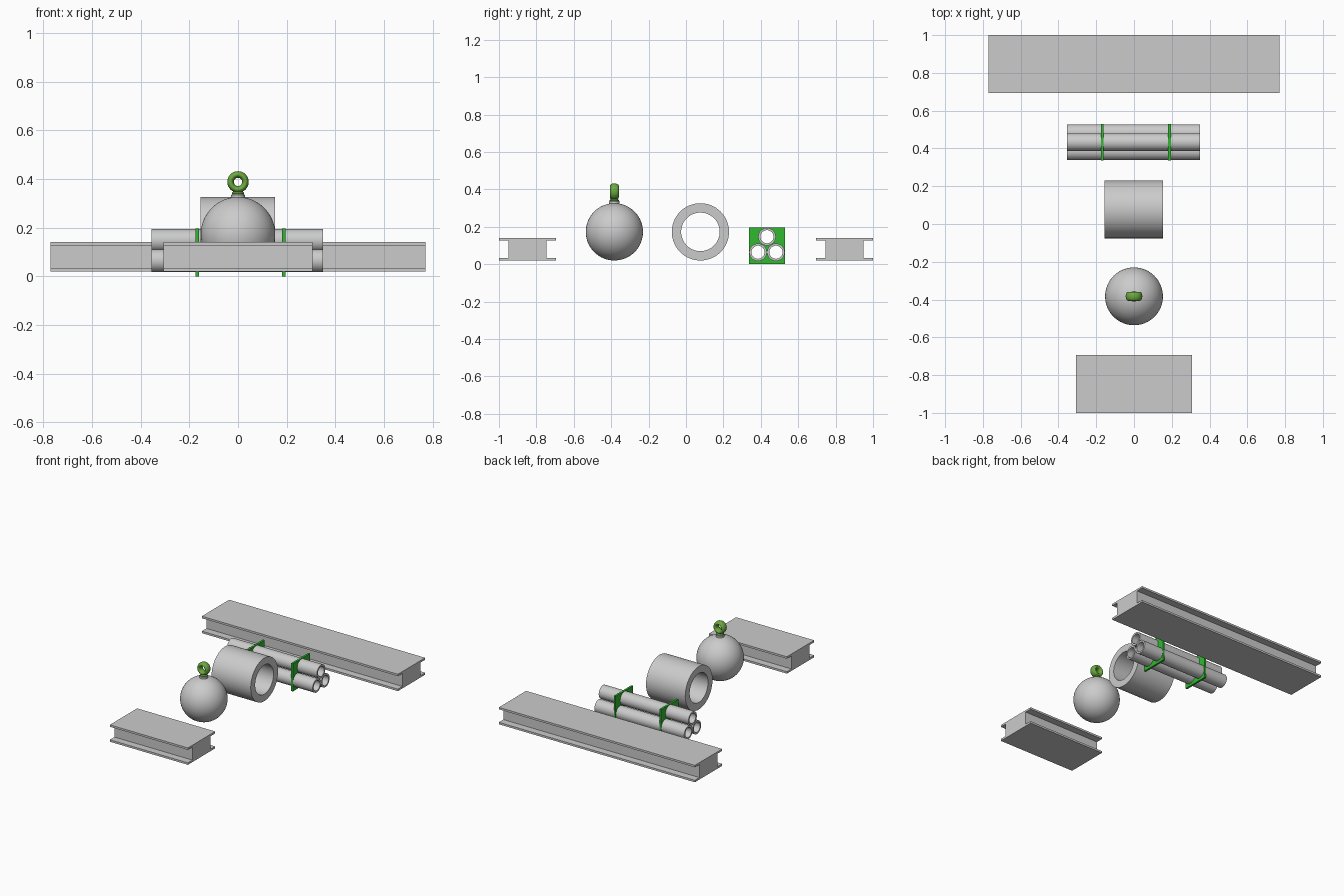
import bpy, bmesh, math
from mathutils import Matrix

if "Cube" in bpy.data.objects:
    bpy.data.objects.remove(bpy.data.objects["Cube"])


def material(name, rgb):
    m = bpy.data.materials.new(name)
    m.diffuse_color = (*rgb, 1)
    m.use_nodes = True
    m.node_tree.nodes["Principled BSDF"].inputs["Base Color"].default_value = m.diffuse_color
    return m


GREEN = material("bright_green", (0.03, 0.48, 0.03))
OLIVE = material("olive_green", (0.15, 0.40, 0.05))
ALONG_X = Matrix.Rotation(math.pi / 2, 4, 'Y')


def finish(name, bm, loc, mat=None, smooth=True):
    bmesh.ops.recalc_face_normals(bm, faces=bm.faces)
    me = bpy.data.meshes.new(name)
    bm.to_mesh(me)
    bm.free()
    ob = bpy.data.objects.new(name, me)
    ob.location = loc
    bpy.context.collection.objects.link(ob)
    if mat:
        me.materials.append(mat)
    bpy.ops.object.select_all(action='DESELECT')
    ob.select_set(True)
    bpy.context.view_layer.objects.active = ob
    if smooth:
        bpy.ops.object.shade_smooth_by_angle(angle=math.radians(35))
    return ob


def lathe(name, profile, loc, mat=None, closed=False, turn=Matrix(), steps=64):
    """Spin an (r, z) profile round z, then turn it."""
    bm = bmesh.new()
    vs = [bm.verts.new((r, 0, z)) for r, z in profile]
    es = [bm.edges.new(p) for p in zip(vs, vs[1:])]
    if closed:
        es.append(bm.edges.new((vs[-1], vs[0])))
    bmesh.ops.spin(bm, geom=vs + es, axis=(0, 0, 1), cent=(0, 0, 0),
                   angle=math.tau, steps=steps)
    bmesh.ops.remove_doubles(bm, verts=bm.verts, dist=1e-5)
    bm.transform(turn)
    return finish(name, bm, loc, mat)


def pipe(name, outer, inner, length, loc):
    h = length / 2
    return lathe(name, [(inner, -h), (outer, -h), (outer, h), (inner, h)], loc,
                 closed=True, turn=ALONG_X)


def beam(name, length, y):
    """I-section with a thick web, extruded along x."""
    w, n, h, t = 0.153, 0.102, 0.06, 0.014
    half = [(w, -h), (w, -h + t), (n, -h + t), (n, h - t), (w, h - t), (w, h)]
    outline = half + [(-a, -b) for a, b in half]
    bm = bmesh.new()
    face = bm.faces.new([bm.verts.new((-length / 2, a, b)) for a, b in outline])
    ext = bmesh.ops.extrude_face_region(bm, geom=[face])["geom"]
    bmesh.ops.translate(bm, vec=(length, 0, 0),
                        verts=[v for v in ext if isinstance(v, bmesh.types.BMVert)])
    # the extrusion start cap is kept by the region extrude of a lone face
    bmesh.ops.holes_fill(bm, edges=bm.edges)
    return finish(name, bm, (0, y, 0.08), smooth=False)


# I-beams
beam("short_beam", 0.613, -0.847)
beam("long_beam", 1.54, 0.847)

# Wrecking ball with collar
SY = -0.383
bm = bmesh.new()
bmesh.ops.create_uvsphere(bm, u_segments=64, v_segments=32, radius=0.153)
finish("ball", bm, (0, SY, 0.173))
lathe("collar", [(0, 0.31), (0.028, 0.31), (0.028, 0.335), (0.024, 0.339), (0, 0.339)],
      (0, SY, 0), steps=32)

# Lifting eye: flared stem and a wide-section ring
lathe("eye_stem", [(0, 0.332), (0.025, 0.332), (0.025, 0.342), (0.020, 0.348),
                   (0.017, 0.356), (0.016, 0.365), (0, 0.365)],
      (0, SY, 0), OLIVE, steps=32)
ring = [(0.0305 + 0.0135 * math.cos(a), 0.024 * math.sin(a))
        for a in (math.tau * i / 20 for i in range(20))]
lathe("eye_ring", ring, (0, SY, 0.388), OLIVE, closed=True,
      turn=Matrix.Rotation(math.pi / 2, 4, 'X'), steps=40)

# Large pipe
pipe("large_pipe", 0.153, 0.103, 0.308, (-0.001, 0.077, 0.173))

# Stack of three small pipes
R = 0.047
centres = [(0.385, 0.064), (0.481, 0.064), (0.433, 0.147)]
for i, (y, z) in enumerate(centres):
    pipe(f"small_pipe_{i + 1}", R, 0.035, 0.705, (-0.003, y, z))

# Green holder plates, bored for the pipes
bm = bmesh.new()
for y, z in centres:
    bmesh.ops.create_cone(bm, cap_ends=True, segments=64, radius1=R - 0.0005,
                          radius2=R - 0.0005, depth=1,
                          matrix=Matrix.Translation((0, y, z)) @ ALONG_X)
cutter = finish("bore_cutter", bm, (0, 0, 0), smooth=False)
cutter.hide_render = True
for side, x in (("left", -0.168), ("right", 0.188)):
    bm = bmesh.new()
    bmesh.ops.create_cube(bm, size=1, matrix=Matrix.Diagonal((0.014, 0.194, 0.197, 1)))
    plate = finish(f"{side}_holder", bm, (x, 0.433, 0.0985), GREEN, smooth=False)
    mod = plate.modifiers.new("bores", 'BOOLEAN')
    mod.operation = 'DIFFERENCE'
    mod.object = cutter
    mod.solver = 'EXACT'
    bpy.context.view_layer.update()
    bpy.ops.object.modifier_apply(modifier=mod.name)
bpy.data.objects.remove(cutter)
